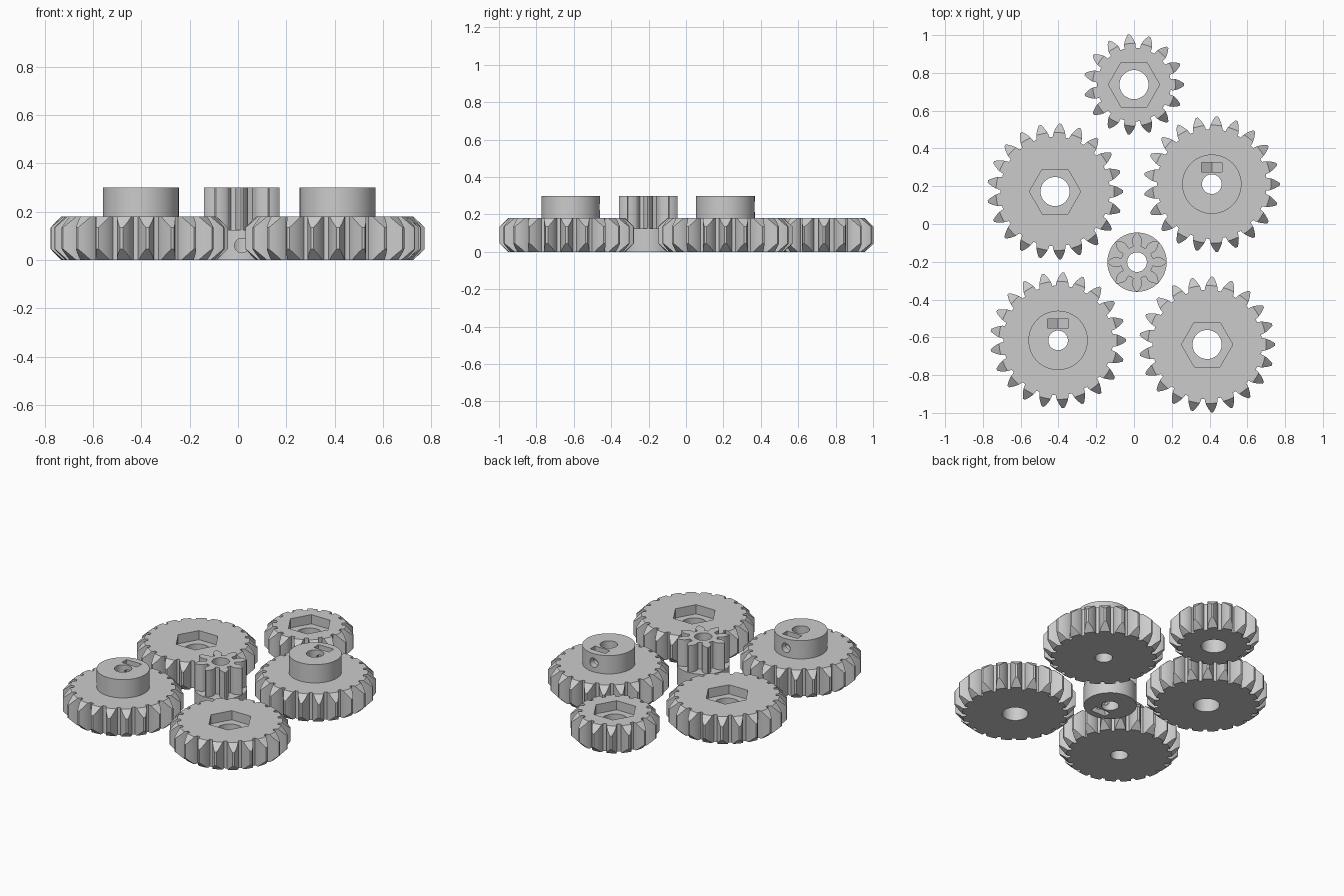
import bpy, bmesh
from math import acos, atan, cos, pi, radians, sin, sqrt, tan
from mathutils import Matrix, Vector

cube = bpy.data.objects.get("Cube")
if cube:
    bpy.data.objects.remove(cube)

MODULE = 0.0313
PRESSURE = radians(28)
THICK = 0.18
TOP = 0.30
BOSS_R = 0.157
BOSS_H = TOP - THICK

grey = bpy.data.materials.new("plain_grey")
grey.use_nodes = True
grey.diffuse_color = (0.6, 0.6, 0.6, 1)
grey.node_tree.nodes["Principled BSDF"].inputs["Base Color"].default_value = (0.6, 0.6, 0.6, 1)


def make_object(name, bm):
    bmesh.ops.recalc_face_normals(bm, faces=bm.faces)
    mesh = bpy.data.meshes.new(name)
    bm.to_mesh(mesh)
    bm.free()
    mesh.materials.append(grey)
    obj = bpy.data.objects.new(name, mesh)
    bpy.context.collection.objects.link(obj)
    return obj


def prism(name, outline, z0, z1):
    """Extrude a flat outline from z0 to z1."""
    bm = bmesh.new()
    face = bm.faces.new([bm.verts.new((x, y, z0)) for x, y in outline])
    side = bmesh.ops.extrude_face_region(bm, geom=[face])["geom"]
    moved = [v for v in side if isinstance(v, bmesh.types.BMVert)]
    bmesh.ops.translate(bm, verts=moved, vec=(0, 0, z1 - z0))
    return make_object(name, bm)


def ring(radius, sides):
    return [(radius * cos(2 * pi * i / sides), radius * sin(2 * pi * i / sides))
            for i in range(sides)]


def combine(obj, other, operation):
    """Apply a boolean and throw the helper away."""
    mod = obj.modifiers.new("cut", 'BOOLEAN')
    mod.operation = operation
    mod.solver = 'EXACT'
    mod.object = other
    other.hide_render = True
    bpy.context.view_layer.objects.active = obj
    bpy.ops.object.modifier_apply(modifier=mod.name)
    bpy.data.objects.remove(other)


def gear_outline(teeth):
    """Involute tooth outline, one tooth pointing along +x."""
    pitch = MODULE * teeth / 2
    tip, root = pitch + MODULE, pitch - 1.25 * MODULE
    base = pitch * cos(PRESSURE)
    start = max(base, root)

    def half_angle(r):
        a = acos(min(1, base / r))
        return pi / (2 * teeth) + tan(PRESSURE) - PRESSURE - (tan(a) - a)

    steps = 5
    radii = [start + (tip - start) * i / steps for i in range(steps + 1)]
    flank = [(r, half_angle(r)) for r in radii]
    if root < start - 0.001:
        flank.insert(0, (root, flank[0][1]))
    tooth = [(r, -a) for r, a in flank] + [(r, a) for r, a in reversed(flank)]
    return [(r * cos(a + 2 * pi * k / teeth), r * sin(a + 2 * pi * k / teeth))
            for k in range(teeth) for r, a in tooth]


def chamfer_blank(radius, cut):
    """Disc with sloped rims that trims the tooth ends."""
    bm = bmesh.new()
    sides = 84
    levels = [(radius - cut, 0), (radius + 0.002, cut),
              (radius + 0.002, THICK - cut), (radius - cut, THICK)]
    loops = [[bm.verts.new((x, y, z)) for x, y in ring(r, sides)] for r, z in levels]
    for low, high in zip(loops, loops[1:]):
        for i in range(sides):
            j = (i + 1) % sides
            bm.faces.new((low[i], low[j], high[j], high[i]))
    bm.faces.new(loops[0])
    bm.faces.new(loops[-1])
    return make_object("blank", bm)


def chamfered_gear(name, teeth):
    gear = prism(name, gear_outline(teeth), -0.01, THICK + 0.01)
    combine(gear, chamfer_blank(MODULE * (teeth / 2 + 1), 0.047), 'INTERSECT')
    return gear


def cut_boss(obj):
    """Shaft bore, captive nut slot and radial screw hole in a boss on top."""
    combine(obj, prism("bore", ring(0.052, 48), -0.1, TOP + 0.1), 'DIFFERENCE')
    axis_z = TOP - BOSS_H / 2
    half, r = 0.055, 0.055 / cos(pi / 6)
    slot = prism("nut_slot", [(-half, -r / 2), (0, -r), (half, -r / 2),
                              (half, 0.1), (-half, 0.1)], -0.114, -0.065)
    screw = prism("screw_hole", ring(0.03, 24), -0.25, 0)
    for cutter in (slot, screw):
        turn = Matrix.Translation((0, 0, axis_z)) @ Matrix.Rotation(pi / 2, 4, 'X')
        cutter.data.transform(turn)
        combine(obj, cutter, 'DIFFERENCE')


def finish(obj, x, y):
    obj.location = (x, y, 0)
    bpy.ops.object.select_all(action='DESELECT')
    obj.select_set(True)
    bpy.context.view_layer.objects.active = obj
    bpy.ops.object.shade_smooth_by_angle(angle=radians(12))


# Gears with a hexagonal bolt-head pocket
for name, teeth, x, y in (("small_hex_gear", 15, 0.0, 0.738),
                          ("left_rear_hex_gear", 21, -0.418, 0.172),
                          ("right_front_hex_gear", 21, 0.387, -0.638)):
    gear = chamfered_gear(name, teeth)
    combine(gear, prism("bore", ring(0.077, 48), -0.1, 0.3), 'DIFFERENCE')
    combine(gear, prism("pocket", ring(0.136, 6), THICK - 0.06, 0.3), 'DIFFERENCE')
    finish(gear, x, y)

# Gears with a round boss
for name, x, y in (("right_rear_boss_gear", 0.412, 0.211),
                   ("left_front_boss_gear", -0.402, -0.616)):
    gear = chamfered_gear(name, 21)
    combine(gear, prism("boss", ring(BOSS_R, 72), THICK - 0.03, TOP), 'UNION')
    cut_boss(gear)
    finish(gear, x, y)

# Pinion standing upside down on its boss
pinion = prism("pinion", gear_outline(8), 0, THICK)
combine(pinion, prism("boss", ring(BOSS_R, 72), THICK - 0.005, TOP), 'UNION')
cut_boss(pinion)
pinion.data.transform(Matrix.Translation((0, 0, TOP)) @ Matrix.Rotation(pi, 4, 'X'))
finish(pinion, 0.016, -0.202)
